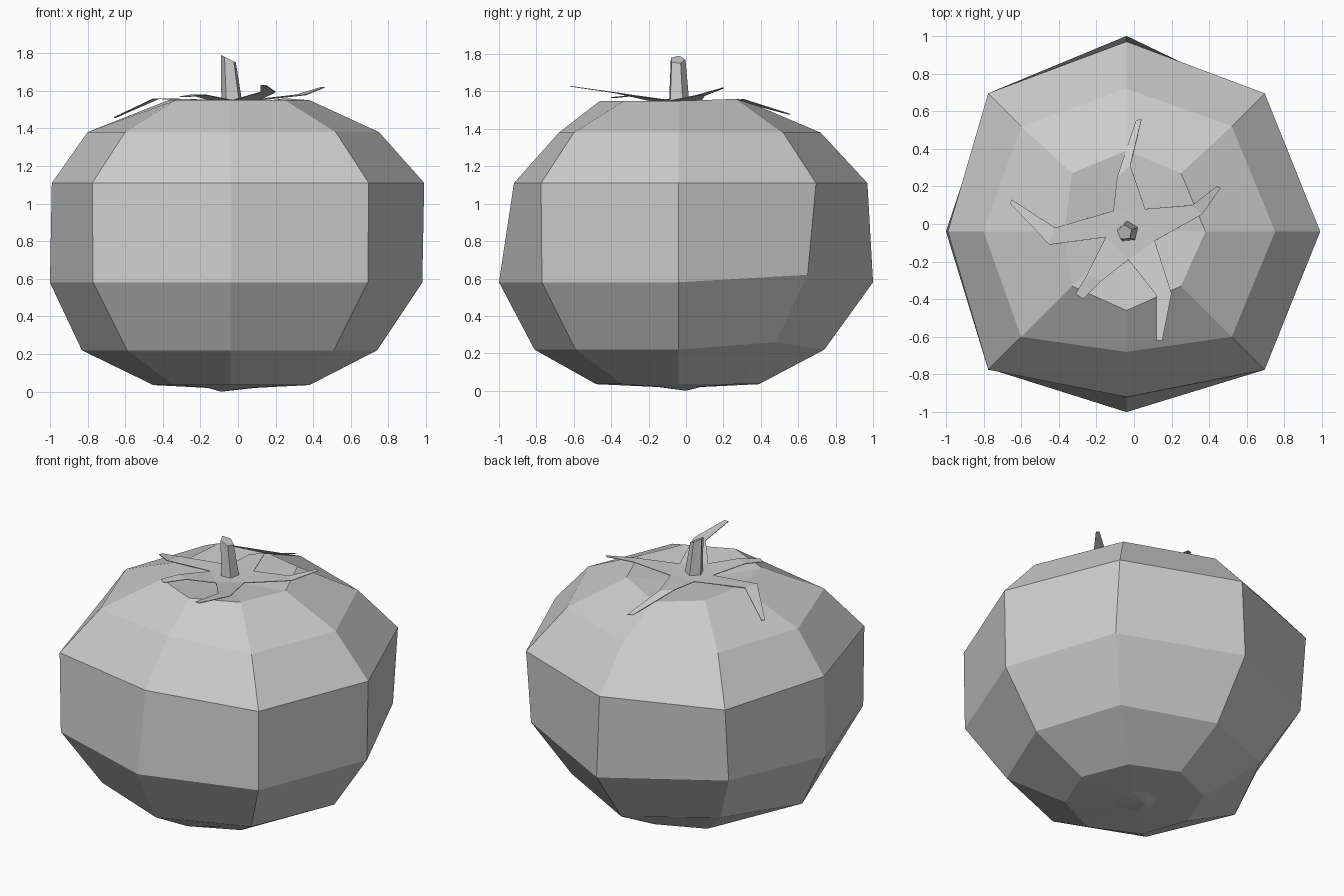
import bpy
import bmesh
from math import cos, sin, tau

if "Cube" in bpy.data.objects:
    bpy.data.objects.remove(bpy.data.objects["Cube"], do_unlink=True)

grey = bpy.data.materials.new("plain grey")
grey.use_nodes = True
colour = (0.6, 0.6, 0.6, 1)
grey.diffuse_color = colour
grey.node_tree.nodes["Principled BSDF"].inputs["Base Color"].default_value = colour


def finish(name, bm, closed=True):
    if closed:
        bmesh.ops.recalc_face_normals(bm, faces=bm.faces[:])
    mesh = bpy.data.meshes.new(name)
    bm.to_mesh(mesh)
    bm.free()
    mesh.materials.append(grey)
    obj = bpy.data.objects.new(name, mesh)
    bpy.context.collection.objects.link(obj)
    return obj


def bridge(bm, lower, upper):
    count = len(lower)
    for i in range(count):
        j = (i + 1) % count
        bm.faces.new((lower[i], lower[j], upper[j], upper[i]))


def cap(bm, ring, centre):
    tip = bm.verts.new(centre)
    for i, vert in enumerate(ring):
        bm.faces.new((vert, ring[(i + 1) % len(ring)], tip))


CX, CY = -0.04, -0.04   # slightly off-centre growth axis


def body_ring(bm, z, left, right, front, back, corner, back_shift=0, back_lift=0):
    """Eight-sided slice; the rear corners may be pulled in and raised."""
    rear = CY + corner + back_shift
    points = [
        (right, CY, z), (CX + corner, rear, z + back_lift),
        (CX, back, z), (CX - corner, rear, z + back_lift),
        (left, CY, z), (CX - corner, CY - corner, z),
        (CX, front, z), (CX + corner, CY - corner, z),
    ]
    return [bm.verts.new(p) for p in points]


# Faceted fruit: z, left, right, front, back, corner, rear corner shift and lift
slices = [
    (0.02, -0.16, 0.09, -0.15, 0.08, 0.09),
    (0.035, -0.45, 0.38, -0.48, 0.39, 0.3),
    (0.22, -0.83, 0.74, -0.81, 0.74, 0.55, -0.03, 0.04),
    (0.58, -1.0, 0.98, -1.0, 1.0, 0.73, -0.04, 0.04),
    (1.11, -0.99, 0.99, -0.92, 0.97, 0.735),
    (1.38, -0.8, 0.75, -0.68, 0.72, 0.56),
    (1.55, -0.37, 0.38, -0.46, 0.39, 0.29, 0.02, 0.01),
]
bm = bmesh.new()
rings = [body_ring(bm, *s) for s in slices]
for lower, upper in zip(rings, rings[1:]):
    bridge(bm, lower, upper)
cap(bm, rings[0], (-0.09, 0, 0))
cap(bm, rings[-1], (CX, CY, 1.5))
rings[-1][2].co.z -= 0.03
finish("fruit_body", bm)

# Tapered five-sided stem, leaning a little
bm = bmesh.new()


def stem_ring(x, y, z, radius, slope):
    ring = []
    for i in range(5):
        a = tau * i / 5 + 0.4
        dx, dy = radius * cos(a), radius * sin(a)
        ring.append(bm.verts.new((x + dx, y + dy, z - slope * dx)))
    return ring


base = stem_ring(-0.03, -0.04, 1.52, 0.06, 0)
top = stem_ring(-0.05, -0.045, 1.77, 0.042, 0.5)
bridge(bm, base, top)
bm.faces.new(top)
bm.faces.new(base[::-1])
finish("stem", bm)

# Thin calyx: five hub corners, each pair carrying a bent pointed leaf
bm = bmesh.new()
hub = [bm.verts.new((x, y, 1.552)) for x, y in
       [(-0.11, 0.07), (-0.15, -0.07), (-0.03, -0.19), (0.11, -0.09), (0.06, 0.08)]]
bm.faces.new(hub)

# Leaf points: two at the bend, two at the tip, then the bend and tip heights
leaves = [
    ((-0.42, -0.02), (-0.45, -0.11), (-0.65, 0.13), (-0.66, 0.11), 1.56, 1.46),
    ((-0.25, -0.27), (-0.17, -0.3), (-0.31, -0.37), (-0.27, -0.4), 1.58, 1.57),
    ((0.12, -0.38), (0.2, -0.37), (0.12, -0.62), (0.15, -0.62), 1.595, 1.63),
    ((0.36, 0.05), (0.31, 0.1), (0.46, 0.19), (0.44, 0.2), 1.58, 1.62),
    ((-0.02, 0.31), (-0.09, 0.25), (0.04, 0.56), (0.01, 0.55), 1.56, 1.48),
]
for i, (b1, b2, t1, t2, bend, tip) in enumerate(leaves):
    first, second = hub[i], hub[(i + 1) % 5]
    mid = [bm.verts.new((*p, bend)) for p in (b1, b2)]
    end = [bm.verts.new((*p, tip)) for p in (t1, t2)]
    bm.faces.new((first, mid[0], mid[1], second))
    bm.faces.new((mid[0], end[0], end[1], mid[1]))
bmesh.ops.recalc_face_normals(bm, faces=bm.faces[:])
bm.normal_update()
if sum(f.normal.z for f in bm.faces) < 0:
    bmesh.ops.reverse_faces(bm, faces=bm.faces[:])
calyx = finish("calyx_leaves", bm, closed=False)
solid = calyx.modifiers.new("thickness", "SOLIDIFY")
solid.thickness = 0.004
